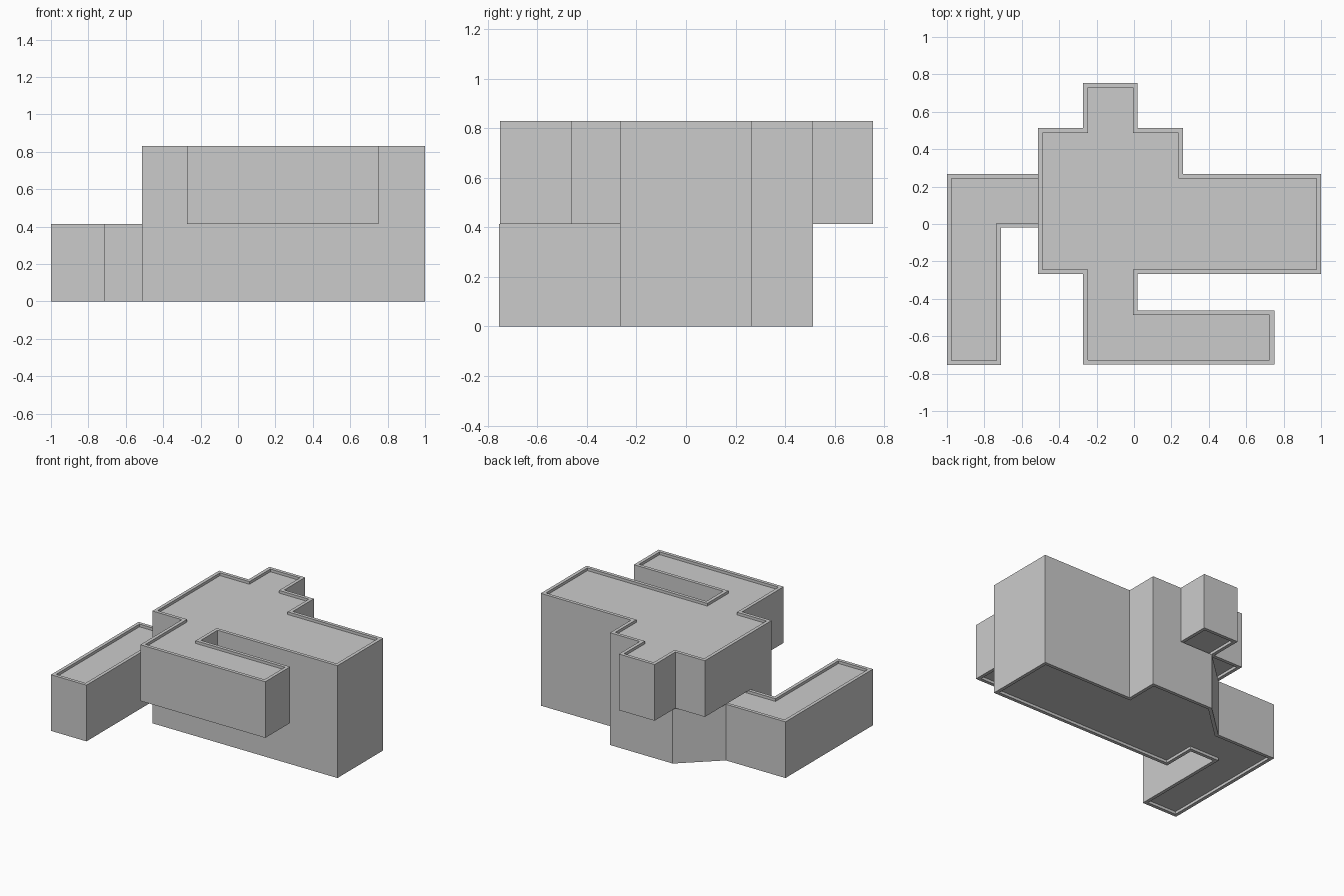
import bpy, bmesh

if "Cube" in bpy.data.objects:
    bpy.data.objects.remove(bpy.data.objects["Cube"])

WALL = 0.025    # thickness of the wall rim
RECESS = 0.02   # depth of roof and floor slabs inside the rim


def storey(name, outline, z0, z1):
    """Extrude a counter-clockwise plan and sink its roof and floor inside the walls."""
    bm = bmesh.new()
    low = [bm.verts.new((x, y, z0)) for x, y in outline]
    high = [bm.verts.new((x, y, z1)) for x, y in outline]
    n = len(outline)
    for i in range(n):
        j = (i + 1) % n
        bm.faces.new((low[i], low[j], high[j], high[i]))
    caps = [(bm.faces.new(high), -RECESS), (bm.faces.new(low[::-1]), RECESS)]
    bm.normal_update()
    for face, dz in caps:
        bmesh.ops.inset_region(bm, faces=[face], thickness=WALL, use_even_offset=True)
        sunk = bmesh.ops.extrude_discrete_faces(bm, faces=[face])["faces"][0]
        bmesh.ops.translate(bm, verts=list(sunk.verts), vec=(0, 0, dz))
    bmesh.ops.recalc_face_normals(bm, faces=bm.faces[:])
    mesh = bpy.data.meshes.new(name)
    bm.to_mesh(mesh)
    bm.free()
    obj = bpy.data.objects.new(name, mesh)
    bpy.context.collection.objects.link(obj)
    return obj


# Ground storey: main hall, chamfered back corner and L-shaped left wing
storey("ground_storey", [
    (-1, -0.755), (-0.71, -0.755), (-0.71, -0.02), (-0.513, -0.02),
    (-0.513, -0.267), (1, -0.267), (1, 0.267), (0.262, 0.267),
    (0.262, 0.512), (-0.25, 0.512), (-0.513, 0.267), (-1, 0.267)], 0, 0.415)

# Upper storey: stepped back, overhanging stub and hooked front arm
storey("upper_storey", [
    (-0.272, -0.752), (0.75, -0.752), (0.75, -0.462), (0.02, -0.462),
    (0.02, -0.267), (1, -0.267), (1, 0.267), (0.262, 0.267),
    (0.262, 0.512), (0.02, 0.512), (0.02, 0.755), (-0.272, 0.755),
    (-0.272, 0.512), (-0.513, 0.512), (-0.513, -0.267), (-0.272, -0.267)], 0.415, 0.83)
